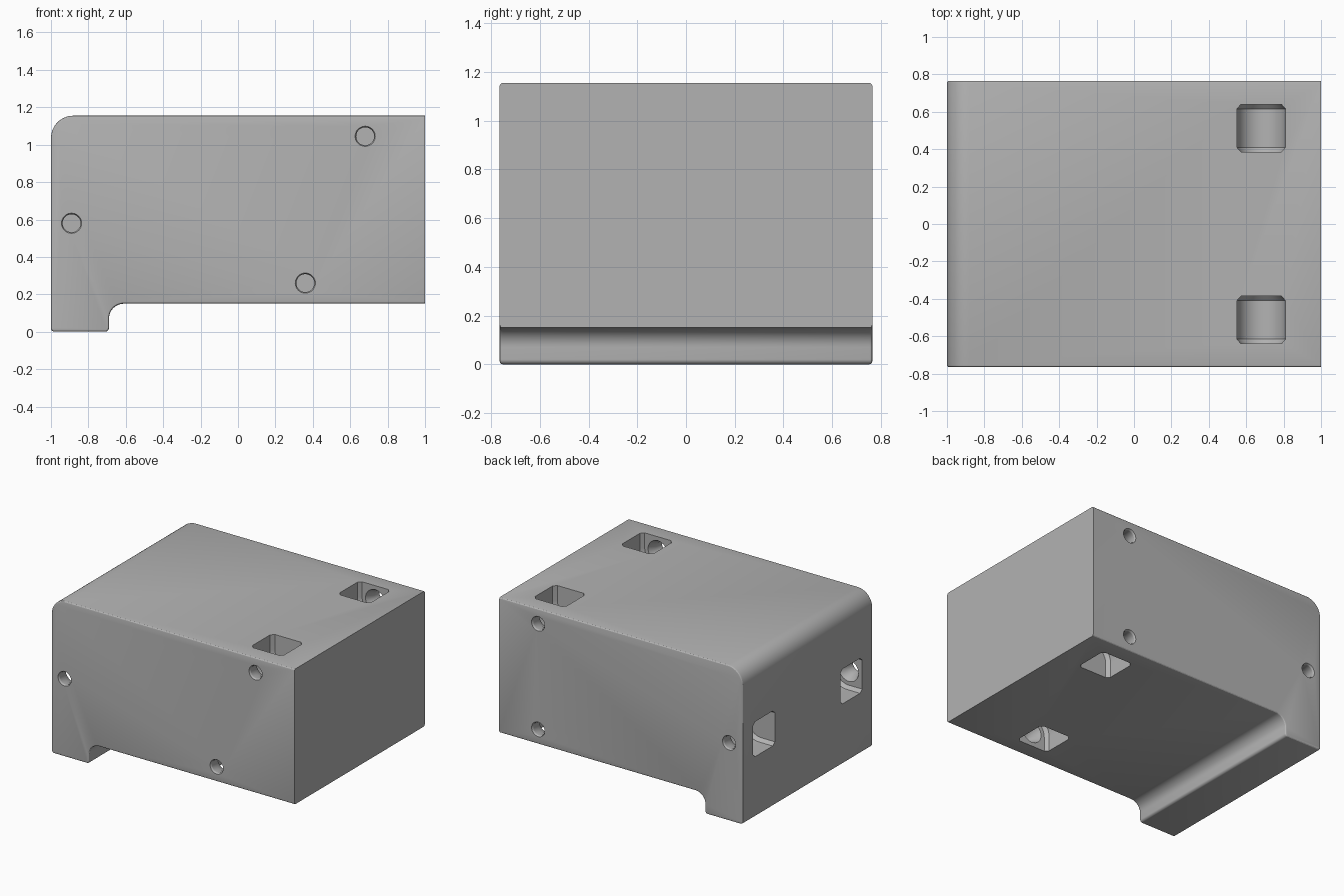
import bpy
import bmesh
from math import cos, sin, pi, radians
from mathutils import Matrix, Vector

if "Cube" in bpy.data.objects:
    bpy.data.objects.remove(bpy.data.objects["Cube"], do_unlink=True)

HALF_DEPTH = 0.765
TOP, UNDERSIDE = 1.155, 0.15
POCKET_Y = 0.5125

grey = bpy.data.materials.new("plain grey")
grey.use_nodes = True
grey.diffuse_color = (0.45, 0.45, 0.45, 1)
grey.node_tree.nodes["Principled BSDF"].inputs["Base Color"].default_value = (0.45, 0.45, 0.45, 1)


def arc(cx, cz, r, start, end, steps):
    """Points on an arc, angles in degrees."""
    angles = [radians(start + (end - start) * i / steps) for i in range(steps + 1)]
    return [(cx + r * cos(a), cz + r * sin(a)) for a in angles]


def make_object(name, bm):
    bmesh.ops.recalc_face_normals(bm, faces=bm.faces)
    mesh = bpy.data.meshes.new(name)
    bm.to_mesh(mesh)
    bm.free()
    mesh.materials.append(grey)
    obj = bpy.data.objects.new(name, mesh)
    bpy.context.collection.objects.link(obj)
    return obj


def loft(name, sections):
    """Closed solid through rings of (x, z) points, each at its own y."""
    bm = bmesh.new()
    rings = [[bm.verts.new((x, y, z)) for x, z in pts] for y, pts in sections]
    for a, b in zip(rings, rings[1:]):
        for i in range(len(a)):
            j = (i + 1) % len(a)
            bm.faces.new((a[i], a[j], b[j], b[i]))
    bm.faces.new(rings[0])
    bm.faces.new(rings[-1])
    return make_object(name, bm)


def pocket(name, x, y, z, turn):
    """Round-floored pocket with chamfered ends, opening along its turned z axis."""
    def u_shape(r):
        return [(r, 0.16)] + arc(0, 0, r, 0, -180, 24) + [(-r, 0.16)]
    cutter = loft(name, [(-0.1275, u_shape(0.108)), (-0.1025, u_shape(0.13)),
                         (0.1025, u_shape(0.13)), (0.1275, u_shape(0.108))])
    cutter.data.transform(Matrix.Translation(Vector((x, y, z))) @ Matrix.Rotation(radians(turn), 4, 'Y'))
    return cutter


def screw_hole(name, x, z, side):
    """Hole from the outer face into a pocket, countersunk on the inside."""
    stations = [(0.62, 0.08), (0.64, 0.08), (0.70, 0.05), (0.753, 0.048), (0.769, 0.056)]
    return loft(name, [(side * y, arc(x, z, r, 0, 348.75, 31)) for y, r in stations])


# Block: stepped profile extruded from front to back
profile = [(1, UNDERSIDE), (1, TOP)]
profile += arc(-0.88, TOP - 0.12, 0.12, 90, 180, 14)
profile += arc(-0.98, 0.02, 0.02, 180, 270, 5)
profile += arc(-0.71, 0.02, 0.02, 270, 360, 5)
profile += arc(-0.61, UNDERSIDE - 0.08, 0.08, 180, 90, 10)
block = loft("block", [(-HALF_DEPTH, profile), (HALF_DEPTH, profile)])

# Soft front and back rims, leaving the flat end sharp
bm = bmesh.new()
bm.from_mesh(block.data)
rims = [e for e in bm.edges
        if abs(e.verts[0].co.y - e.verts[1].co.y) < 0.001
        and not all(v.co.x > 0.99 for v in e.verts)]
bmesh.ops.bevel(bm, geom=rims, offset=0.012, segments=3, profile=0.5, affect='EDGES')
bm.to_mesh(block.data)
bm.free()

# Pockets and screw holes, front then back
cutters = []
for side, bottom_x in ((-1, 0.36), (1, 0.68)):
    for x, z, turn in ((0.68, 1.045, 0), (bottom_x, 0.26, 180), (-0.89, 0.58, -90)):
        cutters.append(pocket("pocket_cutter", x, side * POCKET_Y, z, turn))
        cutters.append(screw_hole("hole_cutter", x, z, side))

bpy.ops.object.select_all(action='DESELECT')
bpy.context.view_layer.objects.active = block
block.select_set(True)
for cutter in cutters:
    cutter.hide_render = True
    cut = block.modifiers.new("cut", 'BOOLEAN')
    cut.operation = 'DIFFERENCE'
    cut.solver = 'EXACT'
    cut.object = cutter
    bpy.ops.object.modifier_apply(modifier=cut.name)
    bpy.data.objects.remove(cutter, do_unlink=True)

bpy.ops.object.shade_smooth_by_angle(angle=radians(25))
